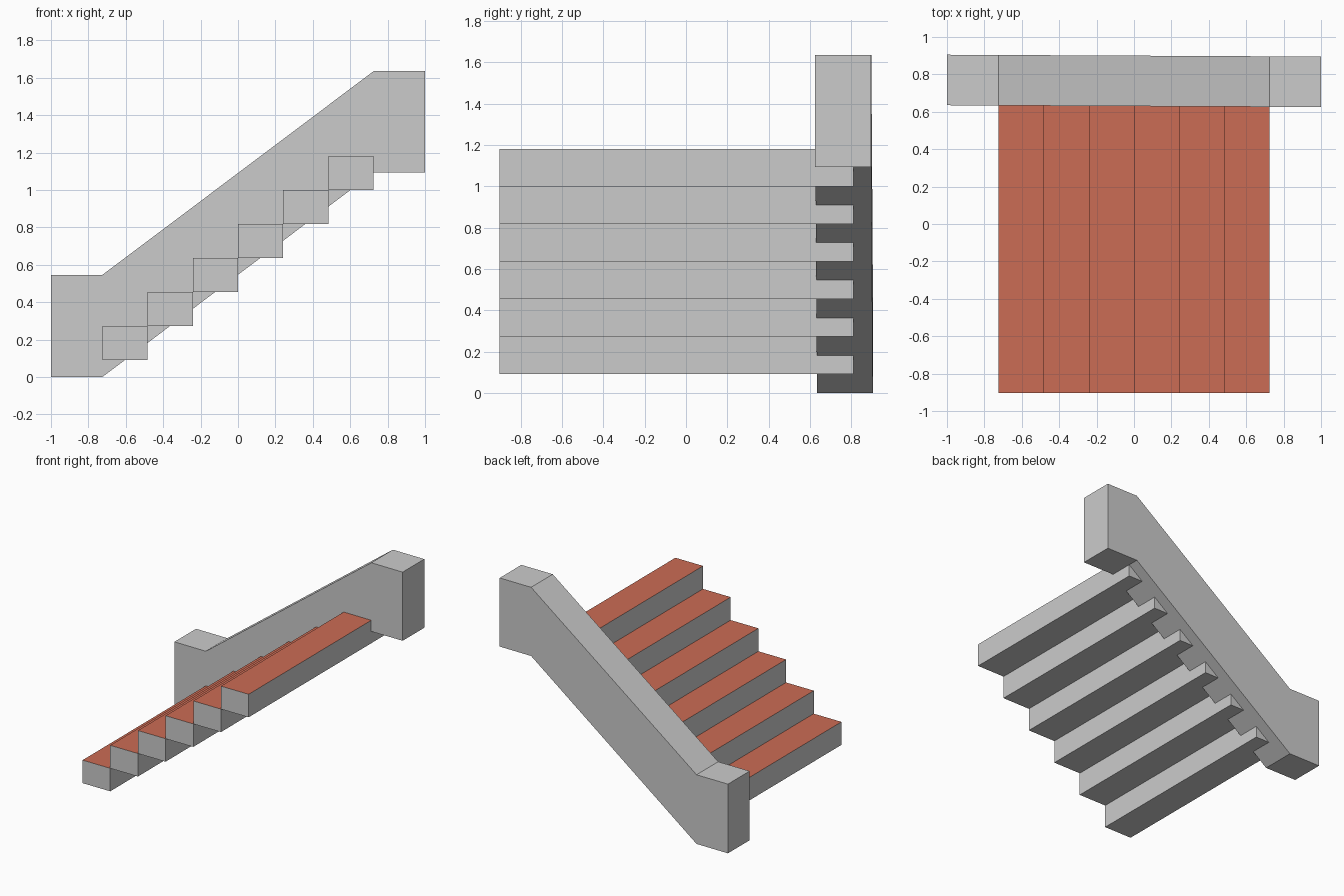
import bpy

if "Cube" in bpy.data.objects:
    bpy.data.objects.remove(bpy.data.objects["Cube"])

STEPS = 6
RUN = 1.45 / STEPS      # tread depth along x
RISE = 0.1815           # height of one step
X0, Z0 = -0.725, 0.092  # foot of the flight


def extrude_profile(name, profile, y_min, y_max, skew=0.0):
    """Extrude an xz outline (counter-clockwise seen from the front) along y."""
    n = len(profile)
    verts = [(x, y + skew * x, z) for y in (y_min, y_max) for x, z in profile]
    faces = [tuple(range(n)), tuple(reversed(range(n, 2 * n)))]
    faces += [(i, i + n, (i + 1) % n + n, (i + 1) % n) for i in range(n)]
    mesh = bpy.data.meshes.new(name)
    mesh.from_pydata(verts, [], faces)
    obj = bpy.data.objects.new(name, mesh)
    bpy.context.collection.objects.link(obj)
    return obj


# Terracotta colour for the walking surfaces
tread = bpy.data.materials.new("tread_terracotta")
tread.diffuse_color = (0.6, 0.15, 0.09, 1)
tread.use_nodes = True
tread.node_tree.nodes["Principled BSDF"].inputs["Base Color"].default_value = tread.diffuse_color
stone = bpy.data.materials.new("stone_grey")

# Side wall: sloped parapet with level ends, very slightly skewed in plan
extrude_profile("side_wall", [
    (-1, 0), (-0.725, 0), (0.725, 1.093), (1, 1.093),
    (1, 1.635), (0.725, 1.635), (-0.725, 0.546), (-1, 0.546),
], 0.63, 0.90, skew=-0.005)

# Steps: solid blocks let into the wall, coloured on top only
for i in range(STEPS):
    x, z = X0 + i * RUN, Z0 + i * RISE
    step = extrude_profile(f"step_{i + 1}", [
        (x, z), (x + RUN, z), (x + RUN, z + RISE), (x, z + RISE),
    ], -0.903, 0.81)
    step.data.materials.append(stone)
    step.data.materials.append(tread)
    for face in step.data.polygons:
        face.material_index = 1 if face.normal.z > 0.9 else 0
